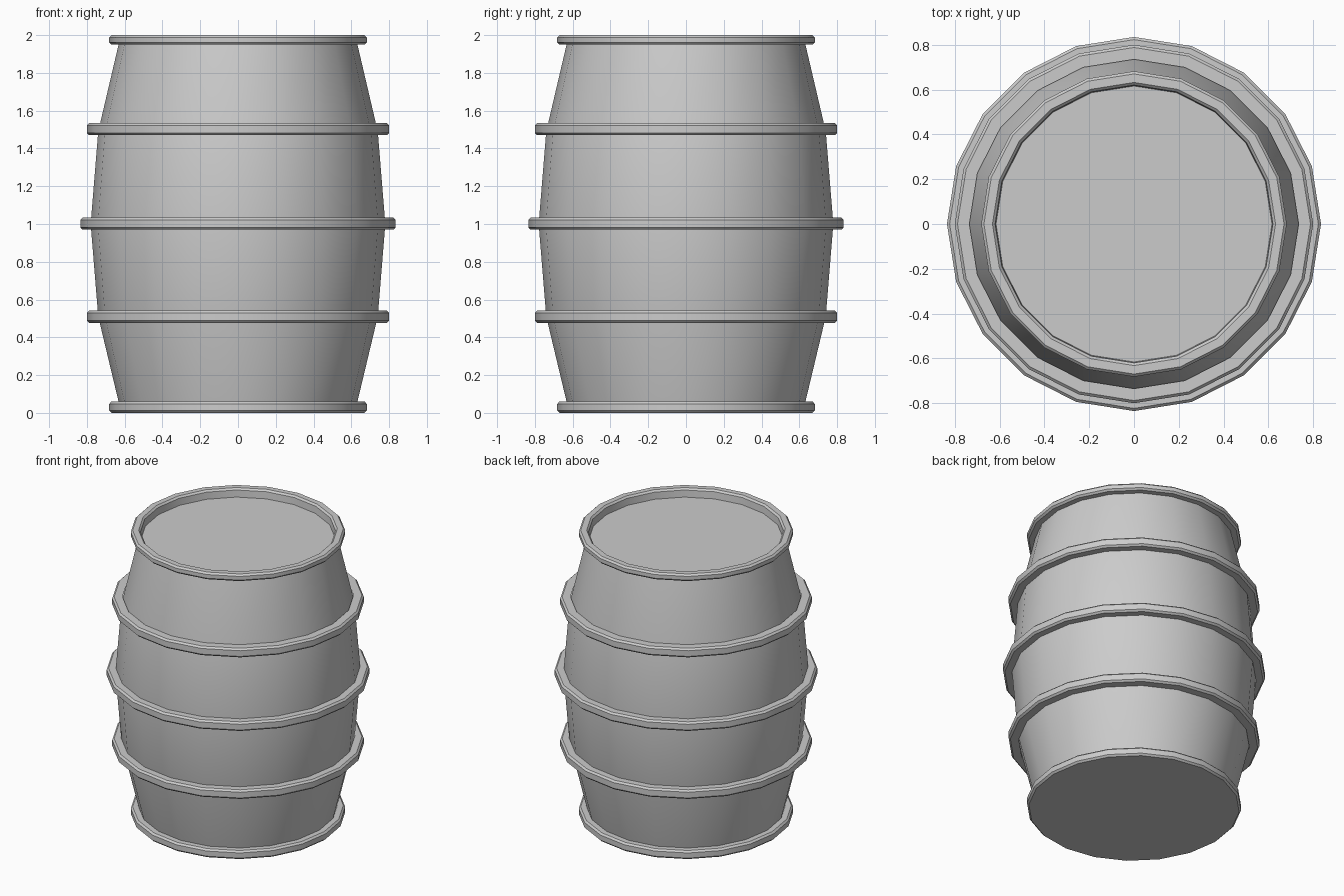
import bpy, bmesh, math

if "Cube" in bpy.data.objects:
    bpy.data.objects.remove(bpy.data.objects["Cube"])

SIDES = 20


def lathe(name, profile, cap_start=False, cap_end=False):
    """Revolve an (r, z) profile, listed bottom to top on the outside, about z."""
    bm = bmesh.new()
    rings = []
    for r, z in profile:
        rings.append([bm.verts.new((r * math.cos(2 * math.pi * j / SIDES),
                                    r * math.sin(2 * math.pi * j / SIDES), z))
                      for j in range(SIDES)])
    for a, b in zip(rings, rings[1:]):
        for j in range(SIDES):
            k = (j + 1) % SIDES
            bm.faces.new((a[j], a[k], b[k], b[j]))
    if cap_start:
        bm.faces.new(rings[0][::-1])
    if cap_end:
        bm.faces.new(rings[-1])
    mesh = bpy.data.meshes.new(name)
    bm.to_mesh(mesh)
    bm.free()
    obj = bpy.data.objects.new(name, mesh)
    bpy.context.collection.objects.link(obj)
    bpy.ops.object.select_all(action='DESELECT')
    obj.select_set(True)
    bpy.context.view_layer.objects.active = obj
    bpy.ops.object.shade_smooth_by_angle(angle=math.radians(35))
    return obj


# Bulging barrel wall
lathe("barrel_wall", [(0.63, 0.05), (0.74, 0.51), (0.78, 1.0),
                      (0.74, 1.49), (0.63, 1.96)])

# Three raised hoops with softened outer edges
H, B = 0.032, 0.012
for name, z, r_in, r_out in (("lower_hoop", 0.509, 0.735, 0.80),
                             ("middle_hoop", 1.002, 0.775, 0.835),
                             ("upper_hoop", 1.502, 0.735, 0.80)):
    lathe(name, [(r_in, z - H), (r_out - B, z - H), (r_out, z - H + B),
                 (r_out, z + H - B), (r_out - B, z + H), (r_in, z + H)])

# Base rim with flat bottom
lathe("base_rim", [(0.67, 0.0), (0.682, 0.012), (0.682, 0.048),
                   (0.67, 0.06), (0.63, 0.06)], cap_start=True)

# Top rim, inner wall and recessed lid
lathe("top_rim_and_lid", [(0.632, 1.95), (0.67, 1.95), (0.682, 1.962),
                          (0.682, 1.988), (0.67, 2.0), (0.632, 2.0),
                          (0.62, 1.988), (0.616, 1.94)], cap_end=True)
